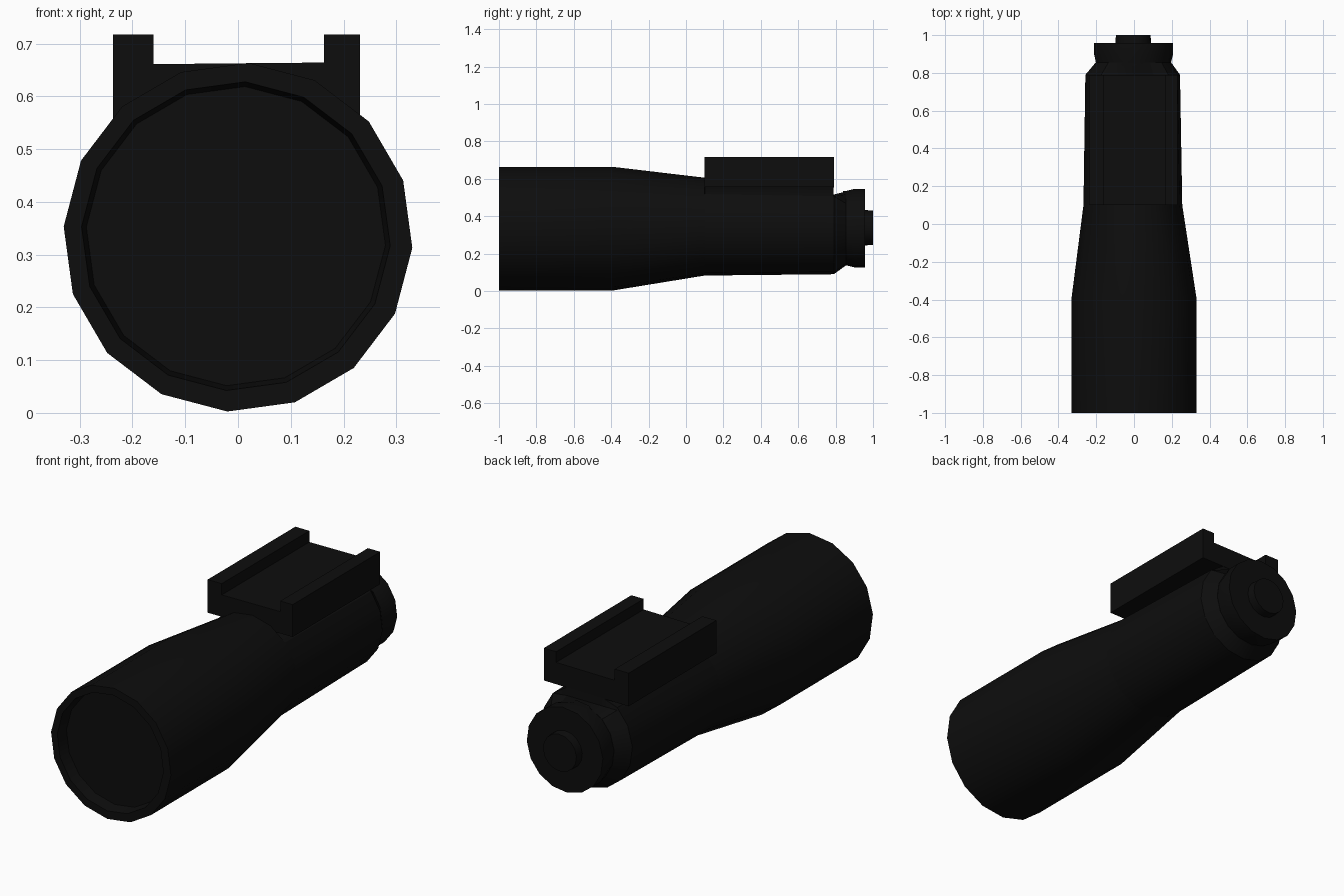
import bpy, bmesh, math

if "Cube" in bpy.data.objects:
    bpy.data.objects.remove(bpy.data.objects["Cube"])

mat = bpy.data.materials.new("matte black")
mat.diffuse_color = (0.004, 0.004, 0.004, 1)
mat.use_nodes = True
mat.node_tree.nodes["Principled BSDF"].inputs["Base Color"].default_value = mat.diffuse_color
SIDES, TWIST = 16, math.radians(-3.5)


def finish(name, bm):
    bmesh.ops.recalc_face_normals(bm, faces=bm.faces)
    me = bpy.data.meshes.new(name)
    bm.to_mesh(me)
    bm.free()
    ob = bpy.data.objects.new(name, me)
    bpy.context.collection.objects.link(ob)
    me.materials.append(mat)
    bpy.ops.object.select_all(action='DESELECT')
    ob.select_set(True)
    bpy.context.view_layer.objects.active = ob
    bpy.ops.object.shade_smooth_by_angle(angle=math.radians(30))
    return ob


def tube(name, rings):
    """Loft rings of (y, radius, centre x, centre z, highest z) and cap both ends."""
    bm = bmesh.new()
    loops = []
    for y, r, cx, cz, top in rings:
        angles = [TWIST + i * math.tau / SIDES for i in range(SIDES)]
        loops.append([bm.verts.new((cx + r * math.cos(a), y, min(top, cz + r * math.sin(a))))
                      for a in angles])
    for a, b in zip(loops, loops[1:]):
        for i in range(SIDES):
            j = (i + 1) % SIDES
            bm.faces.new((a[i], a[j], b[j], b[i]))
    bm.faces.new(loops[0])
    bm.faces.new(loops[-1])
    return finish(name, bm)


# Head with recessed lens, tapering into a grip whose top is flattened under the rail
tube("flashlight_body", [
    (-0.94, 0.284, -0.004, 0.335, 9),
    (-1.00, 0.293, -0.004, 0.335, 9),
    (-1.00, 0.331, 0, 0.333, 9),
    (-0.39, 0.331, 0, 0.333, 9),
    (0.10, 0.262, -0.006, 0.344, 9),
    (0.101, 0.262, -0.006, 0.344, 0.557),
    (0.788, 0.251, -0.007, 0.340, 0.557),
    (0.79, 0.251, -0.007, 0.340, 0.515),
    (0.855, 0.20, -0.003, 0.336, 0.532)])

# Tail cap and push button
tube("tail_cap", [
    (0.84, 0.198, -0.003, 0.336, 9),
    (0.855, 0.199, -0.003, 0.336, 9),
    (0.90, 0.210, -0.002, 0.336, 9),
    (0.957, 0.210, -0.002, 0.336, 9)])
tube("tail_button", [
    (0.95, 0.095, -0.004, 0.338, 9),
    (1.00, 0.092, -0.004, 0.338, 9)])

# Mounting rail: channel profile extruded along y
profile = [(-0.237, 0.552), (0.231, 0.556), (0.231, 0.717), (0.163, 0.717),
           (0.163, 0.664), (-0.160, 0.661), (-0.160, 0.717), (-0.237, 0.717)]
bm = bmesh.new()
face = bm.faces.new([bm.verts.new((x, 0.10, z)) for x, z in profile])
ext = bmesh.ops.extrude_face_region(bm, geom=[face], use_keep_orig=True)
bmesh.ops.translate(bm, vec=(0, 0.69, 0),
                    verts=[g for g in ext["geom"] if isinstance(g, bmesh.types.BMVert)])
finish("mounting_rail", bm)
